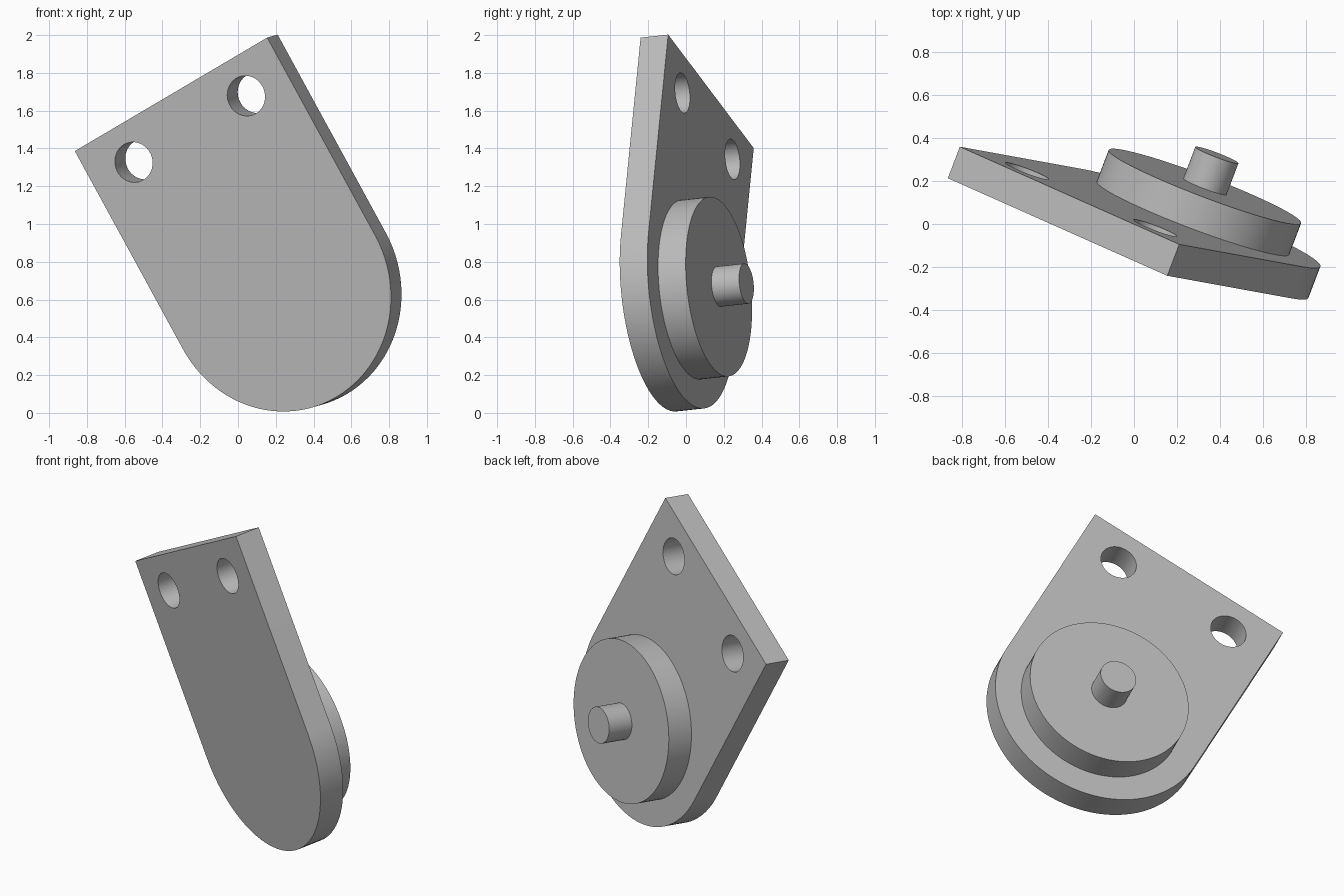
import bpy, bmesh, math
from mathutils import Matrix, Vector

cube = bpy.data.objects.get("Cube")
if cube:
    bpy.data.objects.remove(cube, do_unlink=True)

# Main dimensions, in the plate's own frame
T = 0.157          # thickness of each step
R = 0.633          # rounded end radius, half the plate width
LENGTH = 1.2       # round centre to straight end
HOLE_R, HOLE_X, HOLE_INSET = 0.107, 0.37, 0.21

# Tilted frame: x across, y toward the rounded end, z out of the back
normal = Vector((0.354, 0.930, 0.101)).normalized()
across = Vector((0.804, -0.354, 0.474))
across = (across - normal * across.dot(normal)).normalized()
along = normal.cross(across)
frame = Matrix((across, along, normal)).transposed().to_4x4()
frame.translation = (0.218, -0.118, 0.637)

grey = bpy.data.materials.new("plain grey")
grey.use_nodes = True
color = (0.5, 0.5, 0.5, 1)
grey.diffuse_color = color
grey.node_tree.nodes["Principled BSDF"].inputs["Base Color"].default_value = color


def prism(name, outline, z0, z1):
    """Extrude a flat outline from z0 to z1 in the tilted frame."""
    bm = bmesh.new()
    face = bm.faces.new([bm.verts.new((x, y, z0)) for x, y in outline])
    new = bmesh.ops.extrude_face_region(bm, geom=[face])["geom"]
    top = [v for v in new if isinstance(v, bmesh.types.BMVert)]
    bmesh.ops.translate(bm, verts=top, vec=(0, 0, z1 - z0))
    bmesh.ops.recalc_face_normals(bm, faces=bm.faces)
    mesh = bpy.data.meshes.new(name)
    bm.to_mesh(mesh)
    bm.free()
    mesh.materials.append(grey)
    obj = bpy.data.objects.new(name, mesh)
    obj.matrix_world = frame
    bpy.context.collection.objects.link(obj)
    return obj


def arc(cx, cy, r, sweep, n):
    return [(cx + r * math.cos(sweep * i / n), cy + r * math.sin(sweep * i / n))
            for i in range(n + 1)]


def circle(cx, cy, r, n=64):
    return arc(cx, cy, r, math.tau, n)[:-1]


def smooth(obj):
    bpy.ops.object.select_all(action='DESELECT')
    obj.select_set(True)
    bpy.context.view_layer.objects.active = obj
    bpy.ops.object.shade_smooth_by_angle(angle=math.radians(30))


# Mounting plate with one rounded end
plate = prism("mounting_plate",
              arc(0, 0, R, math.pi, 48) + [(-R, -LENGTH), (R, -LENGTH)], 0, T)

# Two bolt holes near the straight end
for side in (-1, 1):
    cutter = prism("hole_cutter",
                   circle(side * HOLE_X, HOLE_INSET - LENGTH, HOLE_R), -T, 2 * T)
    cutter.hide_render = True
    cut = plate.modifiers.new("bolt_hole", 'BOOLEAN')
    cut.operation, cut.solver, cut.object = 'DIFFERENCE', 'EXACT', cutter
    bpy.context.view_layer.objects.active = plate
    bpy.ops.object.modifier_apply(modifier=cut.name)
    bpy.data.objects.remove(cutter, do_unlink=True)

# Raised disc and centre pin on the back
disc = prism("raised_disc", circle(0, 0, 0.478, 96), T, 2 * T)
pin = prism("centre_pin", circle(0, 0, 0.107), 2 * T, 3 * T)

for part in (plate, disc, pin):
    smooth(part)
